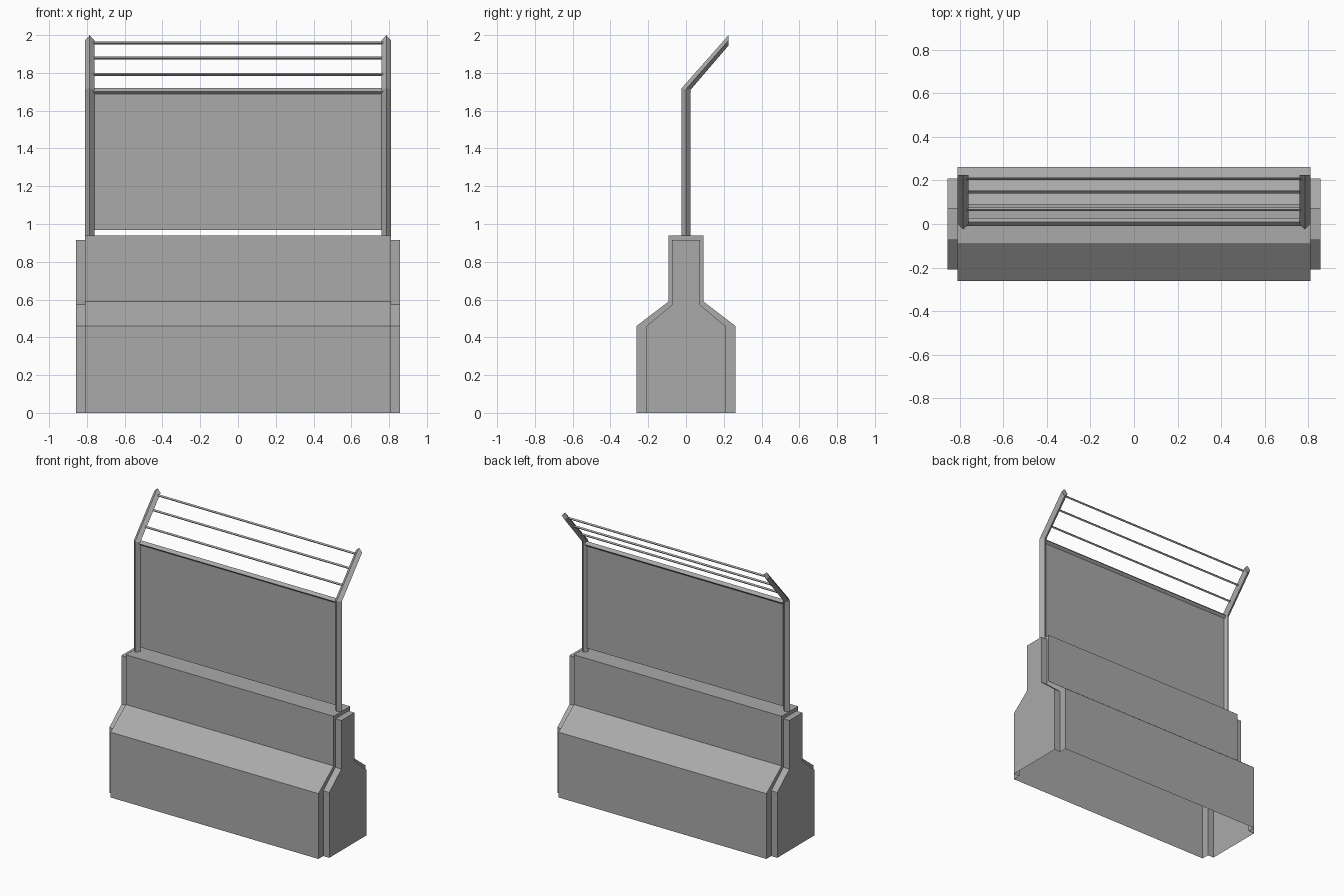
import bpy, bmesh

cube = bpy.data.objects.get("Cube")
if cube:
    bpy.data.objects.remove(cube, do_unlink=True)

grey = bpy.data.materials.new("concrete grey")
grey.use_nodes = True
colour = (0.4, 0.4, 0.4, 1)
grey.diffuse_color = colour
grey.node_tree.nodes["Principled BSDF"].inputs["Base Color"].default_value = colour


def skin(name, rings, closed=True, outward=None):
    """Join a row of equal cross-sections with flat faces and cap both ends."""
    bm = bmesh.new()
    rows = [[bm.verts.new(p) for p in ring] for ring in rings]
    count = len(rows[0])
    for a, b in zip(rows, rows[1:]):
        for i in range(count if closed else count - 1):
            j = (i + 1) % count
            bm.faces.new((a[i], a[j], b[j], b[i]))
    bm.faces.new(rows[0][::-1])
    bm.faces.new(rows[-1])
    bmesh.ops.recalc_face_normals(bm, faces=bm.faces)
    if outward:
        # An open shell needs its outer side checked on the first end cap
        bm.faces.ensure_lookup_table()
        end = min(bm.faces, key=lambda f: f.calc_center_median().x)
        if end.normal.x > 0:
            bmesh.ops.reverse_faces(bm, faces=bm.faces)
    mesh = bpy.data.meshes.new(name)
    bm.to_mesh(mesh)
    bm.free()
    mesh.materials.append(grey)
    obj = bpy.data.objects.new(name, mesh)
    bpy.context.collection.objects.link(obj)
    return obj


def barrier_profile(x, foot, neck, shoulder, top):
    """Wide foot, sloped shoulder and narrow neck, open underneath."""
    half = [(foot, 0), (foot, 0.46), (neck, shoulder), (neck, top)]
    return [(x, y, z) for y, z in half] + [(x, -y, z) for y, z in half[::-1]]


def bar(name, half_length, y, z, r):
    """Square bar along x, standing on its edge."""
    section = [(y - r, z), (y, z + r), (y + r, z), (y, z - r)]
    return skin(name, [[(x, a, b) for a, b in section]
                       for x in (-half_length, half_length)])


# Hollow barrier with a smaller connecting stub on each end
BIG = (0.262, 0.092, 0.59, 0.94)
SMALL = (0.208, 0.073, 0.573, 0.915)
stations = [(-0.857, SMALL), (-0.81, SMALL), (-0.81, BIG),
            (0.81, BIG), (0.81, SMALL), (0.857, SMALL)]
skin("barrier_base", [barrier_profile(x, *s) for x, s in stations],
     closed=False, outward=True)

# Posts: diamond section, bent backwards near the top, cut upright at the tip
R = 0.025
for side, cx in (("left", 0.785), ("right", -0.785)):
    corners = [(0, -R), (R, 0), (0, R), (-R, 0)]
    foot = [(cx + dx, dy, 0.94) for dx, dy in corners]
    bend = [(cx + dx, dy, 1.714 - 0.12 * dy) for dx, dy in corners]
    tip = [(cx + dx, 0.225, 1.972 - 1.1 * dy) for dx, dy in corners]
    skin(side + "_post", [foot, bend, tip])

# Thin screen between the posts
T = 0.003
skin("screen_panel", [[(x, 0.008 - T, 0.967), (x, 0.008 + T, 0.967),
                       (x, 0.008 + T, 1.703), (x, 0.008 - T, 1.703)]
                      for x in (-0.765, 0.765)])

# Top rail and the wires on the leaning arms
bar("top_rail", 0.77, 0.009, 1.702, 0.018)
for i, (y, z) in enumerate([(0.067, 1.792), (0.149, 1.879), (0.209, 1.959)]):
    bar("wire_%d" % (i + 1), 0.768, y, z, 0.008)
